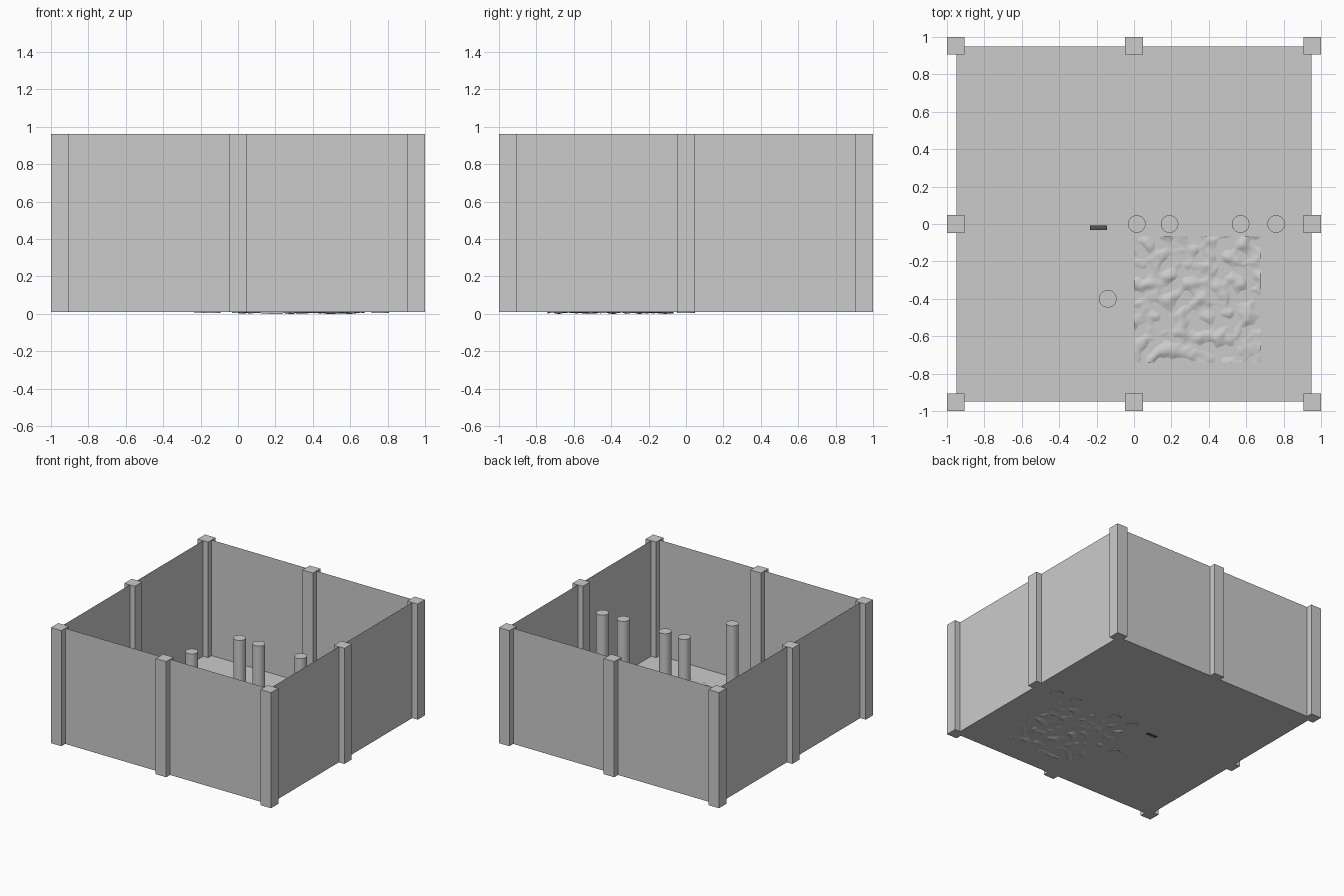
import bpy, bmesh
from mathutils import Vector, noise

cube = bpy.data.objects.get("Cube")
if cube:
    bpy.data.objects.remove(cube)

FLOOR, TOP, SIDE, POST = 0.01, 0.96, 0.95, 0.095


def material(name, value):
    m = bpy.data.materials.new(name)
    m.use_nodes = True
    colour = (value, value, value, 1)
    m.diffuse_color = colour
    m.node_tree.nodes["Principled BSDF"].inputs["Base Color"].default_value = colour
    return m


grey = material("plain grey", 0.6)
dark = material("dark grey", 0.09)


def finish(name, bm, mat):
    mesh = bpy.data.meshes.new(name)
    bm.to_mesh(mesh)
    bm.free()
    mesh.materials.append(mat)
    obj = bpy.data.objects.new(name, mesh)
    bpy.context.collection.objects.link(obj)
    return obj


def box(name, x, y, z0, z1, width, depth, mat):
    bm = bmesh.new()
    bmesh.ops.create_cube(bm, size=1)
    bmesh.ops.scale(bm, vec=(width, depth, z1 - z0), verts=bm.verts)
    bmesh.ops.translate(bm, vec=(x, y, (z0 + z1) / 2), verts=bm.verts)
    return finish(name, bm, mat)


def sheet(name, corners):
    bm = bmesh.new()
    bm.faces.new([bm.verts.new(c) for c in corners])
    return finish(name, bm, grey)


# Floor and four thin walls
ring = [(-SIDE, -SIDE), (SIDE, -SIDE), (SIDE, SIDE), (-SIDE, SIDE)]
sheet("floor", [(x, y, FLOOR) for x, y in ring])
for i, side in enumerate(("front", "right", "back", "left")):
    a, b = ring[i], ring[(i + 1) % 4]
    sheet(side + "_wall", [(*a, FLOOR), (*b, FLOOR), (*b, TOP), (*a, TOP)])

# Square posts at the corners and the middle of each wall
for x in (-1, 0, 1):
    for y in (-1, 0, 1):
        if x or y:
            reach = 1 - POST / 2
            box("wall_post", x * reach, y * reach, FLOOR, TOP, POST, POST, grey)

# Round columns
for x, y in ((0.015, 0), (0.19, 0), (0.57, 0), (0.76, 0), (-0.14, -0.4)):
    bm = bmesh.new()
    bmesh.ops.create_cone(bm, cap_ends=True, segments=32, radius1=0.047,
                          radius2=0.047, depth=0.76)
    bmesh.ops.translate(bm, vec=(x, y, 0.385), verts=bm.verts)
    column = finish("column", bm, grey)
    for f in column.data.polygons:
        f.use_smooth = abs(f.normal.z) < 0.5

# Small low block
box("small_block", -0.19, -0.02, 0.006, 0.03, 0.09, 0.025, dark)

# Rough ground patch rippling through the floor
bm = bmesh.new()
bmesh.ops.create_grid(bm, x_segments=50, y_segments=50, size=0.337)
for v in bm.verts:
    v.co += Vector((0.34, -0.403, 0))
    height = noise.noise(v.co * 14) + 0.4 * noise.noise(v.co * 30)
    v.co.z = FLOOR + max(-0.01, min(0.014, 0.002 + 0.02 * height))
patch = finish("rough_ground", bm, grey)
for f in patch.data.polygons:
    f.use_smooth = True
